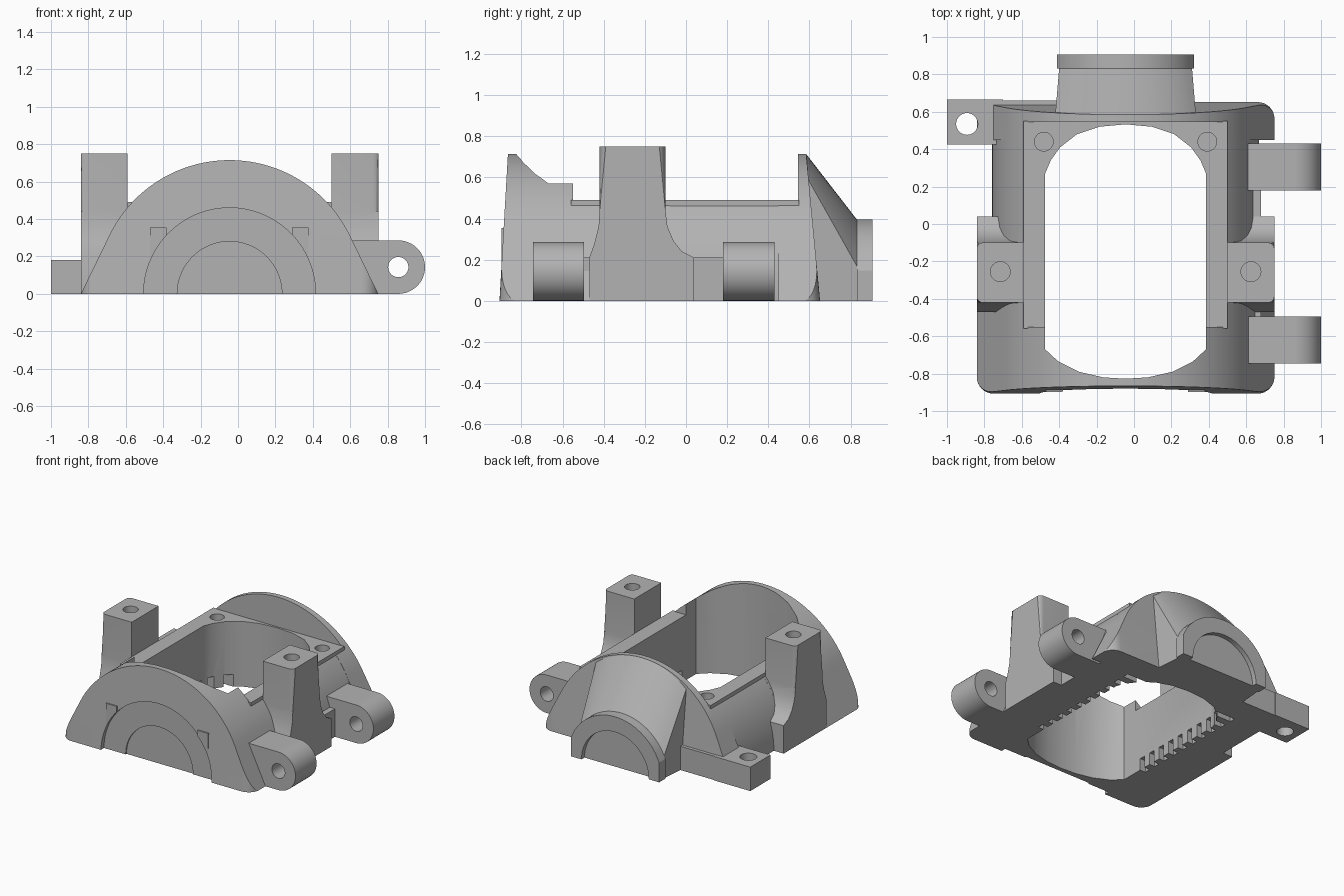
import bpy, bmesh
from math import sin, cos, pi, radians, sqrt, asin

cube = bpy.data.objects.get("Cube")
if cube:
    bpy.data.objects.remove(cube, do_unlink=True)

CX = -0.045   # centre line of the housing

grey = bpy.data.materials.new("plain grey")
grey.use_nodes = True
grey.diffuse_color = (0.45, 0.45, 0.45, 1)
grey.node_tree.nodes["Principled BSDF"].inputs["Base Color"].default_value = grey.diffuse_color


def loft(name, rings):
    """Closed skin through rings with equal point counts."""
    bm = bmesh.new()
    rows = [[bm.verts.new(p) for p in ring] for ring in rings]
    n = len(rows[0])
    for a, b in zip(rows, rows[1:]):
        for i in range(n):
            j = (i + 1) % n
            bm.faces.new((a[i], a[j], b[j], b[i]))
    bm.faces.new(rows[0])
    bm.faces.new(rows[-1])
    bmesh.ops.recalc_face_normals(bm, faces=bm.faces)
    mesh = bpy.data.meshes.new(name)
    bm.to_mesh(mesh)
    bm.free()
    mesh.materials.append(grey)
    ob = bpy.data.objects.new(name, mesh)
    bpy.context.collection.objects.link(ob)
    return ob


def place(u, v, t, axis):
    return {"x": (t, u, v), "y": (u, t, v), "z": (u, v, t)}[axis]


def prism(name, pts, axis, a, b):
    return loft(name, [[place(u, v, t, axis) for u, v in pts] for t in (a, b)])


def box(name, x0, x1, y0, y1, z0, z1):
    return prism(name, [(x0, y0), (x1, y0), (x1, y1), (x0, y1)], "z", z0, z1)


def arc(cu, cv, r, a0, a1, n):
    angles = [radians(a0 + (a1 - a0) * i / n) for i in range(n + 1)]
    return [(cu + r * cos(a), cv + r * sin(a)) for a in angles]


def rod(name, u, v, r, axis, a, b, n=40):
    return prism(name, arc(u, v, r, 0, 360, n)[:-1], axis, a, b)


def combine(ob, other, op):
    mod = ob.modifiers.new(op, "BOOLEAN")
    mod.operation, mod.solver, mod.object = op, "EXACT", other
    bpy.context.view_layer.objects.active = ob
    bpy.ops.object.modifier_apply(modifier=mod.name)
    bpy.data.objects.remove(other, do_unlink=True)


def smooth(ob):
    bpy.ops.object.select_all(action="DESELECT")
    ob.select_set(True)
    bpy.context.view_layer.objects.active = ob
    bpy.ops.object.shade_smooth_by_angle(angle=radians(25))


# Arched shell: a round middle with flared skirts at both ends
R, FOOT = 0.715, 0.795
flare = [(CX + FOOT, 0)] + arc(CX, 0, R, 26, 154, 56) + [(CX - FOOT, 0)]
housing = prism("housing", arc(CX, 0, R - 0.001, 0, 180, 64), "y", -0.5, 0.6)
for y0, y1 in ((-0.95, -0.08), (0.45, 0.7)):
    combine(housing, prism("skirt", flare, "y", y0, y1), "UNION")


def plan(y0, y1, z, r=0.09):
    w = FOOT - r + 0.001
    pts = []
    for cx, cy, a in ((CX + w, y1 - r, 0), (CX - w, y1 - r, 90),
                      (CX - w, y0 + r, 180), (CX + w, y0 + r, 270)):
        pts += arc(cx, cy, r, a, a + 90, 8)
    return [(x, y, z) for x, y in pts]


# Drafted ends with rounded corners
combine(housing, loft("draft", [plan(-0.907, 0.652, -0.02 + 0.02),
                                plan(-0.865, 0.583, 0.73)]), "INTERSECT")

# Sunken top deck and its square-edged frame
combine(housing, box("deck_cut", -1, 1, -0.55, 0.545, 0.489, 1), "DIFFERENCE")
combine(housing, box("deck_frame", CX - 0.545, CX + 0.545, -0.56, 0.55, 0.36, 0.49), "UNION")

# Raised tabs on the front
for x in (-0.47, 0.29):
    combine(housing, box("tab", x, x + 0.088, -0.897, -0.85, 0.12, 0.355), "UNION")

# Main opening, bowed at both ends
half = [(0.43, -0.67), (0.36, -0.735), (0.25, -0.79), (0.12, -0.82), (0, -0.827)]
back = [(0, 0.533), (0.14, 0.52), (0.26, 0.48), (0.35, 0.41), (0.40, 0.34), (0.43, 0.27)]
right_side = half[::-1] + back[::-1]
opening = [(CX + x, y) for x, y in right_side]
opening += [(CX - x, y) for x, y in right_side[::-1] if x > 0]
combine(housing, prism("opening", opening, "z", -0.1, 1), "DIFFERENCE")

# Round seats in the front face
for r, y in ((0.46, -0.87), (0.28, -0.86)):
    combine(housing, rod("seat", CX, 0, r, "y", -1, y, 72), "DIFFERENCE")

# Row of notches along the lower inner walls
for i in range(10):
    y = -0.5 + i * 0.1
    combine(housing, box("notch", CX - 0.475, CX + 0.475, y, y + 0.045, -0.1, 0.09), "DIFFERENCE")

# Screw holes in the deck
for s in (-1, 1):
    combine(housing, rod("screw_hole", CX + s * 0.437, 0.44, 0.05, "z", 0.3, 1), "DIFFERENCE")
smooth(housing)

# Screw pillars with flared feet, outer corners rounded
foot = [(-0.47, 0), (-0.47, 0.21), (-0.445, 0.28), (-0.425, 0.36), (-0.42, 0.44), (-0.42, 0.75),
        (-0.1, 0.75), (-0.1, 0.44), (-0.09, 0.36), (-0.06, 0.29), (-0.02, 0.24), (0.04, 0.21), (0.04, 0)]
for side, s in (("left", 1), ("right", -1)):
    pillar = prism(side + "_pillar", foot, "x", CX + s * 0.545, CX + s * FOOT)
    bm = bmesh.new()
    bm.from_mesh(pillar.data)
    outer = [e for e in bm.edges if all(abs(v.co.x - CX) > 0.7 and v.co.z > 0.4 for v in e.verts)
             and abs(e.verts[0].co.z - e.verts[1].co.z) > 0.1]
    bmesh.ops.bevel(bm, geom=outer, offset=0.03, segments=4, profile=0.5, affect="EDGES")
    bm.to_mesh(pillar.data)
    bm.free()
    combine(pillar, rod("bore", CX + s * 0.67, -0.255, 0.053, "z", 0.45, 1), "DIFFERENCE")
    smooth(pillar)

# Hinge lugs on the left side and the rail between them
lug_shape = [(0.6, 0)] + arc(0.857, 0.143, 0.143, -90, 90, 24) + [(0.6, 0.286)]
for name, y in (("front_lug", -0.745), ("back_lug", 0.18)):
    lug = prism(name, lug_shape, "y", y, y + 0.25)
    combine(lug, rod("pin_hole", 0.857, 0.143, 0.054, "y", -1, 1), "DIFFERENCE")
    smooth(lug)
box("side_rail", 0.45, 0.68, -0.5, 0.2, 0, 0.21)

# Mounting ear at the back right
ear = box("mounting_ear", -1, -0.7, 0.425, 0.665, 0, 0.18)
combine(ear, box("ear_bar", -0.75, -0.4, 0.59, 0.66, 0, 0.179), "UNION")
combine(ear, rod("ear_hole", -0.893, 0.535, 0.058, "z", -1, 1), "DIFFERENCE")
smooth(ear)


def clipped_arch(r, w, y, n=24):
    """Arch of radius r cut off by upright sides at half-width w."""
    xs = [w * (1 - 2 * i / n) for i in range(n + 1)]
    top = [(CX + x, y, sqrt(r * r - x * x)) for x in xs]
    return [(CX + w, y, 0)] + top + [(CX - w, y, 0)]


# Sloping neck and end collar at the back
neck = loft("neck", [clipped_arch(0.713, 0.378, 0.56), clipped_arch(0.713, 0.376, 0.585),
                     clipped_arch(0.39, 0.355, 0.835)])
smooth(neck)
collar = loft("collar", [clipped_arch(0.395, 0.366, y) for y in (0.832, 0.906)])
combine(collar, rod("collar_seat", CX, 0, 0.28, "y", 0.87, 1, 64), "DIFFERENCE")
smooth(collar)
